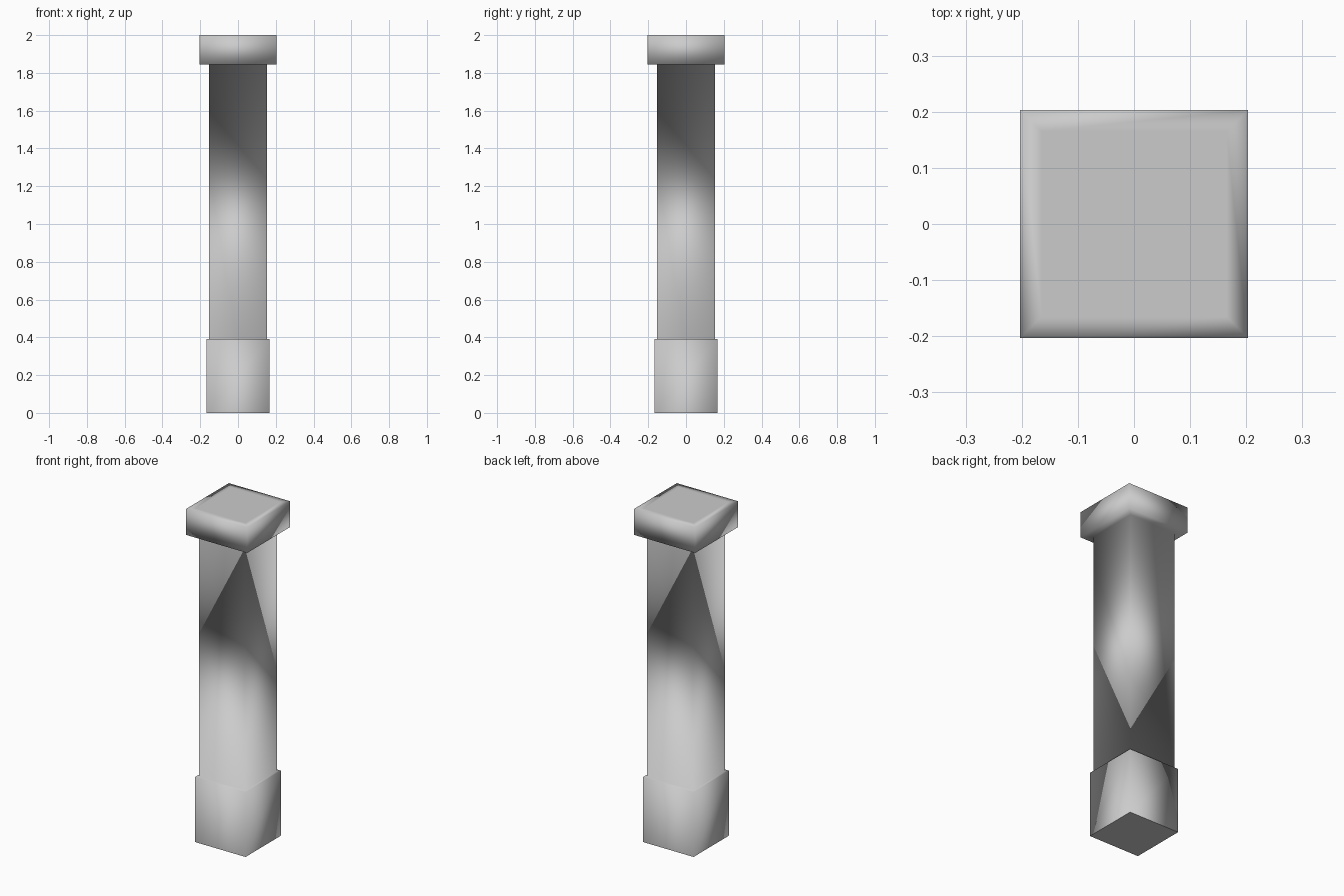
import bpy, bmesh

if "Cube" in bpy.data.objects:
    bpy.data.objects.remove(bpy.data.objects["Cube"])

# Square rings from bottom to top: (half width, height)
PROFILE = [
    (0.167, 0.0), (0.167, 0.39),     # base block
    (0.153, 0.39), (0.153, 1.845),   # shaft
    (0.203, 1.845), (0.203, 2.0),    # cap
    (0.165, 2.0),                    # inset panel on the flat top
]
CORNERS = [(-1, -1), (1, -1), (1, 1), (-1, 1)]

bm = bmesh.new()
rings = [[bm.verts.new((sx * h, sy * h, z)) for sx, sy in CORNERS]
         for h, z in PROFILE]

# Side walls and ledges
for low, high in zip(rings, rings[1:]):
    for i in range(4):
        j = (i + 1) % 4
        bm.faces.new((low[i], low[j], high[j], high[i]))

# Closed ends
bottom = bm.faces.new(rings[0][::-1])
bm.faces.new(rings[-1])

# Soft shading everywhere except around the flat underside
for face in bm.faces:
    face.smooth = True
for edge in bottom.edges:
    edge.smooth = False

mesh = bpy.data.meshes.new("pillar")
bm.to_mesh(mesh)
bm.free()
pillar = bpy.data.objects.new("pillar", mesh)
bpy.context.collection.objects.link(pillar)
